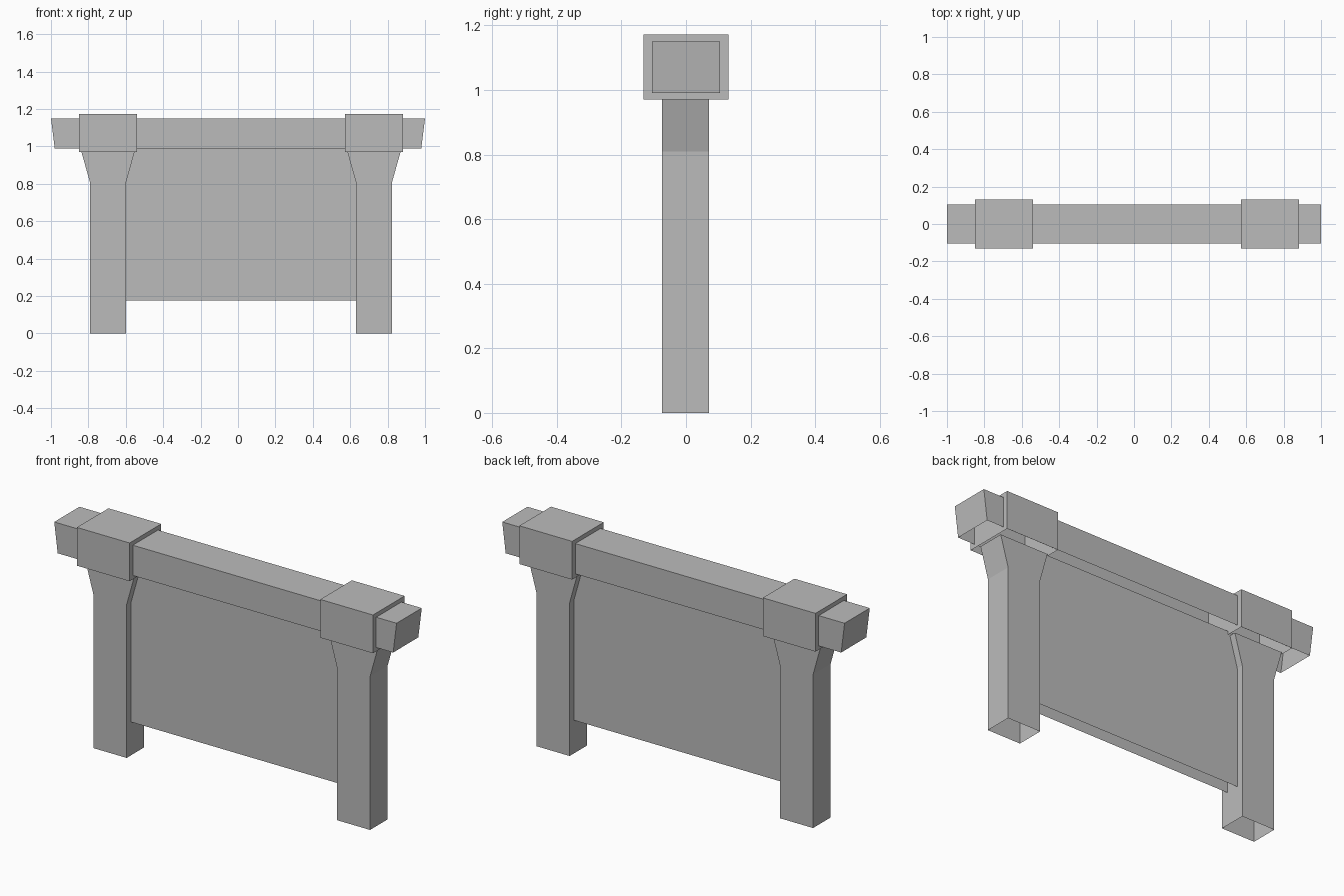
import bpy
import bmesh

cube = bpy.data.objects.get("Cube")
if cube:
    bpy.data.objects.remove(cube, do_unlink=True)

# One flat stone colour
stone = bpy.data.materials.new("stone_grey")
stone.use_nodes = True
grey = (0.5, 0.5, 0.5, 1)
stone.diffuse_color = grey
stone.node_tree.nodes["Principled BSDF"].inputs["Base Color"].default_value = grey


def extruded_shell(name, outline, y_front, y_back):
    """Extrude an x-z outline along y; its first edge is the open underside."""
    bm = bmesh.new()
    front = [bm.verts.new((x, y_front, z)) for x, z in outline]
    back = [bm.verts.new((x, y_back, z)) for x, z in outline]
    bm.faces.new(front)
    bm.faces.new(back[::-1])
    n = len(outline)
    for i in range(1, n):
        j = (i + 1) % n
        bm.faces.new((front[j], front[i], back[i], back[j]))
    mesh = bpy.data.meshes.new(name)
    bm.to_mesh(mesh)
    bm.free()
    mesh.materials.append(stone)
    obj = bpy.data.objects.new(name, mesh)
    bpy.context.collection.objects.link(obj)
    return obj


def box(x0, x1, z0, z1):
    return [(x0, z0), (x1, z0), (x1, z1), (x0, z1)]


# Top beam with undercut ends
extruded_shell("top_beam", [(-0.98, 0.99), (0.98, 0.99), (1, 1.15), (-1, 1.15)],
               -0.105, 0.105)

# Thin infill panel between the posts
extruded_shell("infill_panel", box(-0.61, 0.64, 0.175, 0.99), -0.037, 0.035)

# Flared posts, each with a block clasping the beam
for side, x in (("right", -0.695), ("left", 0.727)):
    w, flare = 0.097, 0.142
    extruded_shell(side + "_post",
                   [(x - w, 0), (x + w, 0), (x + w, 0.81), (x + flare, 0.97),
                    (x - flare, 0.97), (x - w, 0.81)], -0.075, 0.071)
    extruded_shell(side + "_cap", box(x - 0.154, x + 0.154, 0.97, 1.172),
                   -0.132, 0.132)
